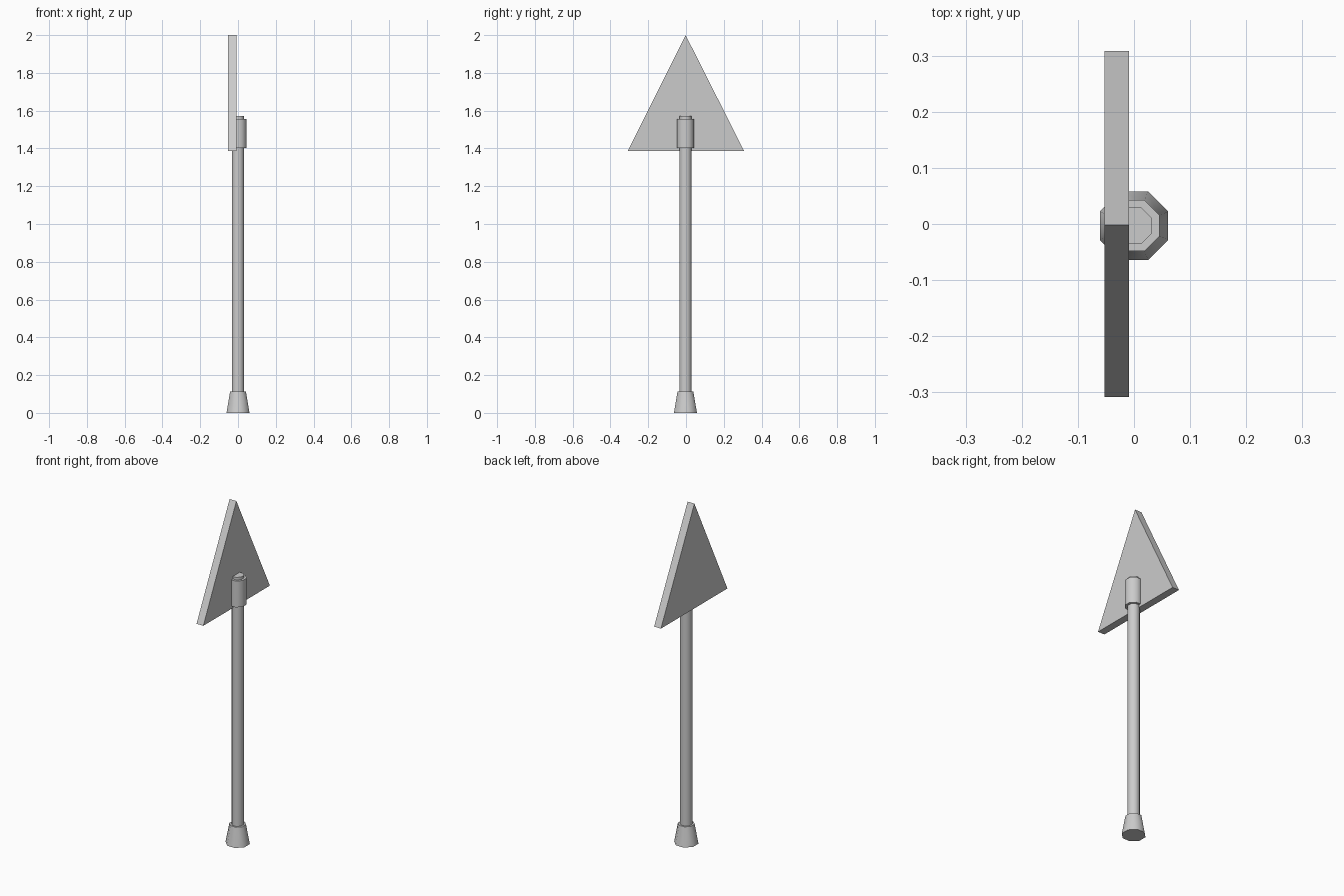
import bpy, bmesh, math

if "Cube" in bpy.data.objects:
    bpy.data.objects.remove(bpy.data.objects["Cube"])

POLE_Y = -0.003


def octagon_part(name, r_bottom, r_top, z0, z1):
    """Eight-sided tapered cylinder; radii are measured to the flats."""
    k = 1 / math.cos(math.pi / 8)
    bpy.ops.mesh.primitive_cone_add(
        vertices=8, radius1=r_bottom * k, radius2=r_top * k, depth=z1 - z0,
        location=(0, POLE_Y, (z0 + z1) / 2), rotation=(0, 0, math.pi / 8))
    ob = bpy.context.object
    ob.name = name
    bpy.ops.object.shade_smooth_by_angle(angle=math.radians(50))
    return ob


# Flared foot, long pole and the clamp collar behind the sign
octagon_part("foot", 0.061, 0.042, 0.0, 0.112)
octagon_part("pole", 0.032, 0.032, 0.02, 1.571)
octagon_part("clamp_collar", 0.0455, 0.0455, 1.402, 1.556)

# Triangular sign plate: profile extruded along x
bm = bmesh.new()
profile = [(-0.308, 1.386), (0.308, 1.386), (-0.002, 2.0)]
face = bm.faces.new([bm.verts.new((-0.053, y, z)) for y, z in profile])
ext = bmesh.ops.extrude_face_region(bm, geom=[face])
bmesh.ops.translate(bm, vec=(0.044, 0, 0),
                    verts=[g for g in ext["geom"] if isinstance(g, bmesh.types.BMVert)])
bmesh.ops.recalc_face_normals(bm, faces=bm.faces)
mesh = bpy.data.meshes.new("sign_plate")
bm.to_mesh(mesh)
bm.free()
bpy.context.collection.objects.link(bpy.data.objects.new("sign_plate", mesh))
